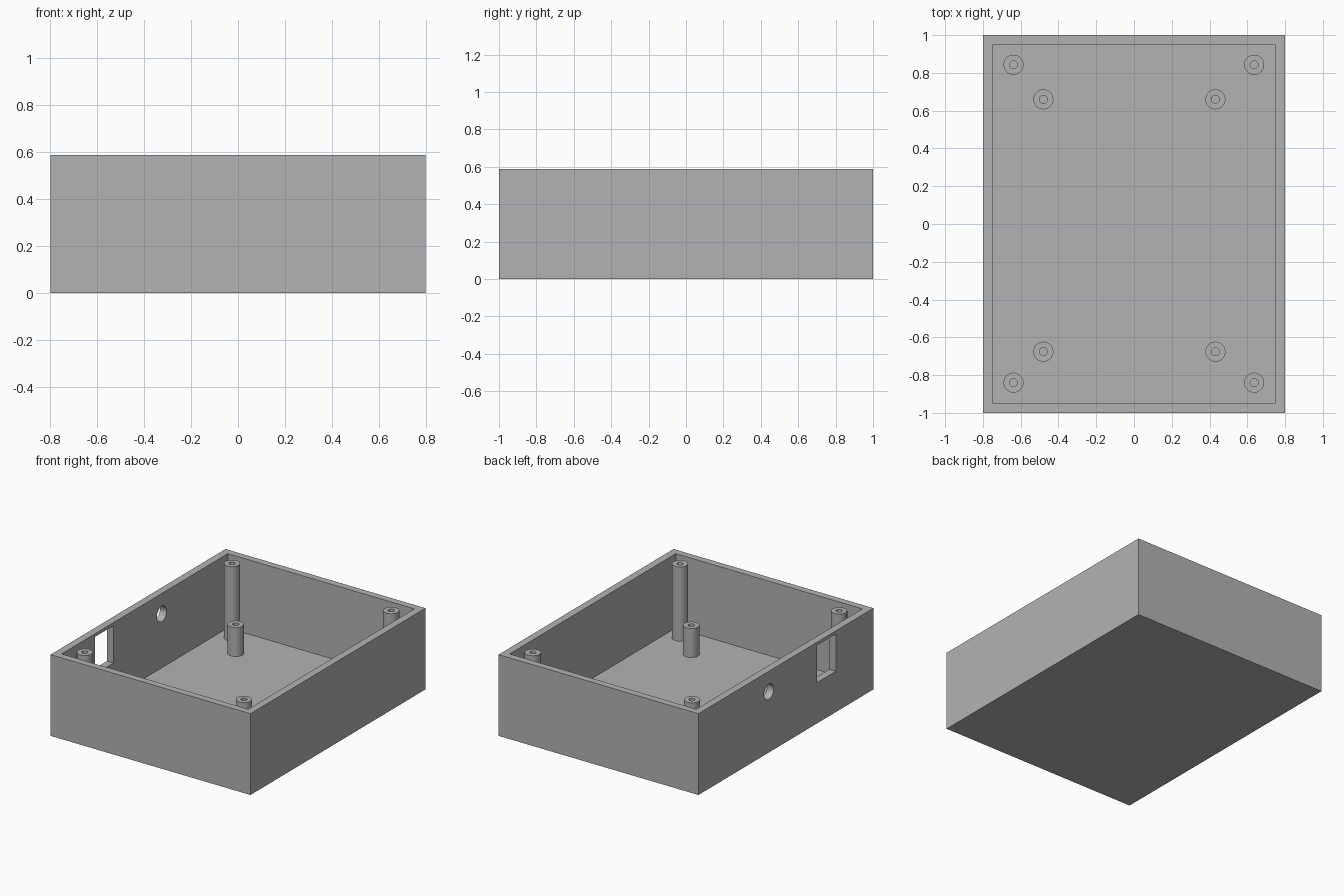
import bpy, bmesh
from math import pi
from mathutils import Matrix, Vector

WIDTH, DEPTH, HEIGHT = 1.6, 2.0, 0.588
WALL_X, WALL_Y, FLOOR = 0.053, 0.05, 0.05

default = bpy.data.objects.get("Cube")
if default:
    bpy.data.objects.remove(default, do_unlink=True)

grey = bpy.data.materials.new("plain grey")
grey.use_nodes = True
colour = (0.45, 0.45, 0.45, 1)
grey.diffuse_color = colour
grey.node_tree.nodes["Principled BSDF"].inputs["Base Color"].default_value = colour


def add_object(name, bm):
    bmesh.ops.recalc_face_normals(bm, faces=bm.faces)
    mesh = bpy.data.meshes.new(name)
    bm.to_mesh(mesh)
    bm.free()
    mesh.materials.append(grey)
    obj = bpy.data.objects.new(name, mesh)
    bpy.context.collection.objects.link(obj)
    return obj


def box(name, low, high):
    low, high = Vector(low), Vector(high)
    bm = bmesh.new()
    bmesh.ops.create_cube(bm, size=1, matrix=Matrix.Translation((low + high) / 2)
                          @ Matrix.Diagonal((*(high - low), 1)))
    return add_object(name, bm)


def activate(obj):
    bpy.ops.object.select_all(action='DESELECT')
    obj.select_set(True)
    bpy.context.view_layer.objects.active = obj


def cut(obj, cutter):
    cutter.hide_render = True
    mod = obj.modifiers.new("cut", 'BOOLEAN')
    mod.operation, mod.solver, mod.object = 'DIFFERENCE', 'EXACT', cutter
    activate(obj)
    bpy.ops.object.modifier_apply(modifier=mod.name)
    bpy.data.objects.remove(cutter, do_unlink=True)


# Open box with floor and four walls
hx, hy = WIDTH / 2, DEPTH / 2
case = box("case", (-hx, -hy, 0), (hx, hy, HEIGHT))
cut(case, box("cavity_cutter", (WALL_X - hx, WALL_Y - hy, FLOOR),
              (hx - WALL_X, hy - WALL_Y, HEIGHT + 0.2)))

# Rectangular socket opening and round cable hole in the -x wall
cut(case, box("socket_cutter", (-hx - 0.1, -0.57, 0.295), (-hx + 0.1, -0.355, 0.565)))
bm = bmesh.new()
bmesh.ops.create_cone(bm, cap_ends=True, segments=48, radius1=0.055, radius2=0.055, depth=0.2,
                      matrix=Matrix.Translation((-hx, 0.195, 0.44)) @ Matrix.Rotation(pi / 2, 4, 'Y'))
cut(case, add_object("cable_hole_cutter", bm))


def post(name, x, y, top, outer=0.053, inner=0.021):
    """Hollow screw post standing on the floor."""
    bm = bmesh.new()
    profile = [(outer, FLOOR), (outer, top), (inner, top), (inner, FLOOR)]
    verts = [bm.verts.new((r, 0, z)) for r, z in profile]
    edges = [bm.edges.new(pair) for pair in zip(verts, verts[1:])]
    bmesh.ops.spin(bm, geom=verts + edges, cent=(0, 0, 0), axis=(0, 0, 1),
                   angle=2 * pi, steps=40)
    bmesh.ops.remove_doubles(bm, verts=bm.verts, dist=0.0001)
    obj = add_object(name, bm)
    obj.location = (x, y, 0)
    activate(obj)
    bpy.ops.object.shade_smooth_by_angle(angle=pi / 6)


# Tall corner posts for the lid, short inner posts for the board
for end, tall_y, short_y in (("front", -0.84, -0.676), ("back", 0.843, 0.66)):
    for side, tall_x, short_x in (("right", -0.638, -0.48), ("left", 0.636, 0.431)):
        post(f"lid_post_{end}_{side}", tall_x, tall_y, HEIGHT)
        post(f"board_post_{end}_{side}", short_x, short_y, 0.26)
